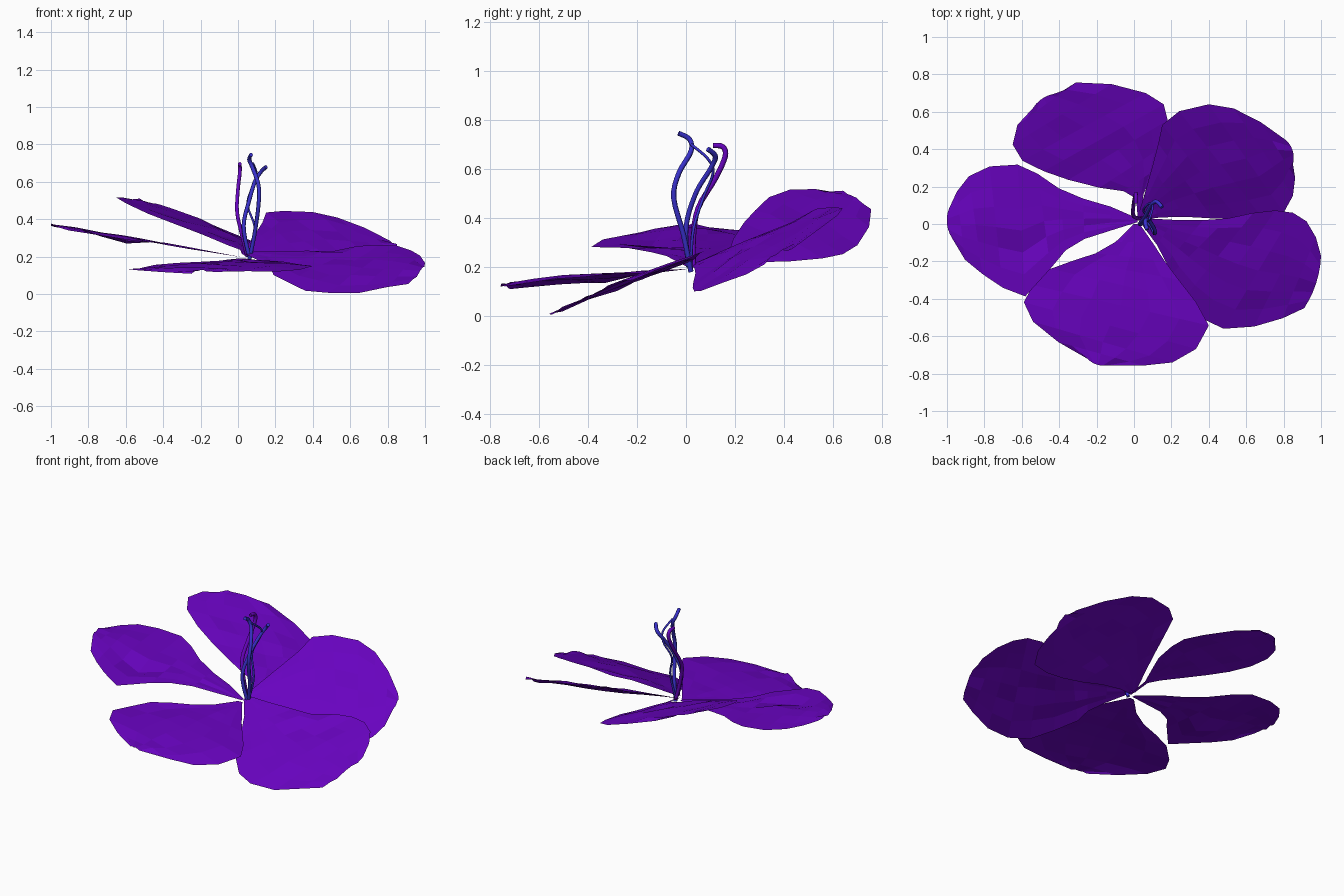
import bpy, bmesh, random
from mathutils import Vector

if "Cube" in bpy.data.objects:
    bpy.data.objects.remove(bpy.data.objects["Cube"])

random.seed(4)


def material(name, color):
    m = bpy.data.materials.new(name)
    m.diffuse_color = (*color, 1)
    m.use_nodes = True
    m.node_tree.nodes["Principled BSDF"].inputs["Base Color"].default_value = m.diffuse_color
    return m


purple = material("petal_purple", (0.14, 0.001, 0.53))
blue = material("stamen_blue", (0.04, 0.03, 0.6))


def spline(pts, t):
    """Point on a Catmull-Rom curve, t from 0 to 1."""
    f = t * (len(pts) - 1)
    i = min(int(f), len(pts) - 2)
    u = f - i
    p0, p1, p2, p3 = [pts[max(0, min(len(pts) - 1, i + k))] for k in (-1, 0, 1, 2)]
    return 0.5 * (2 * p1 + (p2 - p0) * u + (2 * p0 - 5 * p1 + 4 * p2 - p3) * u * u
                  + (3 * p1 - p0 - 3 * p2 + p3) * u ** 3)


def petal(name, left, right, plane, cup=0.02, fold=None, rows=9, cols=6):
    """Thin sheet lofted between two edges seen from above, laid on a tilted plane."""
    z0, a, b = plane
    left = [Vector(p) for p in left]
    right = [Vector(p) for p in right]
    bm = bmesh.new()
    grid = []
    for r in range(rows + 1):
        t = r / rows
        l, q = spline(left, t), spline(right, t)
        row = []
        for c in range(cols + 1):
            s = c / cols
            p = l.lerp(q, s)
            # rounded tip
            if r == rows:
                p += (p - spline(left, 0)).normalized() * 0.02 * 4 * s * (1 - s)
            z = z0 + a * p.x + b * p.y + cup * 4 * s * (1 - s) * min(1, 2 * t)
            z += random.uniform(-0.008, 0.008) * min(1, 3 * t)
            if fold:
                z -= 0.05 * max(0, 1 - (p - Vector(fold)).length / 0.12)
            row.append(bm.verts.new((p.x, p.y, max(z, 0))))
        grid.append(row)
    for r in range(rows):
        for c in range(cols):
            bm.faces.new((grid[r][c], grid[r + 1][c], grid[r + 1][c + 1], grid[r][c + 1]))
    bmesh.ops.recalc_face_normals(bm, faces=bm.faces)
    if sum(f.normal.z for f in bm.faces) < 0:
        bmesh.ops.reverse_faces(bm, faces=bm.faces)
    me = bpy.data.meshes.new(name)
    bm.to_mesh(me)
    bm.free()
    me.materials.append(purple)
    bpy.context.collection.objects.link(bpy.data.objects.new(name, me))


# Petals: outer edges from the base to the tip, then tilt
petal("back_left_petal",
      [(.02, .03), (.0, .16), (-.12, .18), (-.33, .23), (-.5, .29), (-.63, .37), (-.64, .5), (-.54, .62)],
      [(.04, .03), (.06, .2), (.15, .36), (.18, .54), (.15, .65), (0, .72), (-.27, .765), (-.4, .7)],
      (.22, -.36, .14), .01)
petal("back_right_petal",
      [(.02, .04), (.08, .24), (.13, .43), (.18, .57), (.4, .64), (.6, .59), (.81, .45)],
      [(.04, .02), (.2, .04), (.42, .03), (.62, .03), (.8, .06), (.86, .2), (.85, .32)],
      (.2, -.17, .485), .015)
petal("front_right_petal",
      [(.06, .03), (.3, .02), (.5, .03), (.7, .07), (.85, .06), (.95, -.02), (1.0, -.17)],
      [(.04, 0), (.16, -.17), (.19, -.28), (.31, -.46), (.48, -.56), (.72, -.53), (.91, -.45)],
      (.213, .02, .39), .01)
petal("front_left_petal",
      [(.0, 0), (-.13, -.12), (-.27, -.18), (-.43, -.23), (-.55, -.34), (-.585, -.46), (-.45, -.6), (-.25, -.72)],
      [(.03, 0), (.12, -.13), (.2, -.25), (.32, -.4), (.4, -.56), (.28, -.71), (.1, -.755), (-.12, -.75)],
      (.19, .03, .1), .02)
petal("left_petal",
      [(.02, .03), (-.17, .11), (-.35, .16), (-.5, .26), (-.64, .32), (-.83, .29), (-.93, .2), (-.99, .08)],
      [(.02, .01), (-.17, -.05), (-.33, -.11), (-.43, -.22), (-.6, -.395), (-.75, -.3), (-.88, -.22), (-.97, -.08)],
      (.2, -.165, .02), .005, fold=(-.65, -.17))


def stamen(name, pts, mat, radius=.011):
    """Curved round filament through the given points."""
    cu = bpy.data.curves.new(name, 'CURVE')
    cu.dimensions = '3D'
    cu.bevel_depth = radius
    cu.bevel_resolution = 1
    cu.use_fill_caps = True
    vs = [Vector(p) for p in pts]
    sp = cu.splines.new('POLY')
    n = 24
    sp.points.add(n)
    for i in range(n + 1):
        sp.points[i].co = (*spline(vs, i / n), 1)
    cu.materials.append(mat)
    bpy.context.collection.objects.link(bpy.data.objects.new(name, cu))


# Stamens rising from the centre with hooked tips
stamen("tall_stamen", [(.06, .02, .18), (.09, -.01, .33), (.11, -.05, .48), (.11, -.03, .58),
                       (.08, .02, .67), (.06, .015, .72), (.07, -.03, .745)], blue)
stamen("left_stamen", [(.05, .03, .2), (.02, .03, .32), (-.005, .05, .44), (0, .12, .56),
                       (.01, .16, .65), (.01, .15, .69), (.01, .11, .695)], purple)
stamen("right_stamen", [(.06, .01, .2), (.03, 0, .36), (.06, .04, .5), (.09, .1, .6),
                        (.12, .12, .65), (.15, .09, .68)], blue)
stamen("thin_stamen", [(.06, .02, .2), (.09, .03, .35), (.05, .07, .48), (.08, .11, .58),
                       (.1, .09, .64), (.08, .02, .7)], blue, .006)
